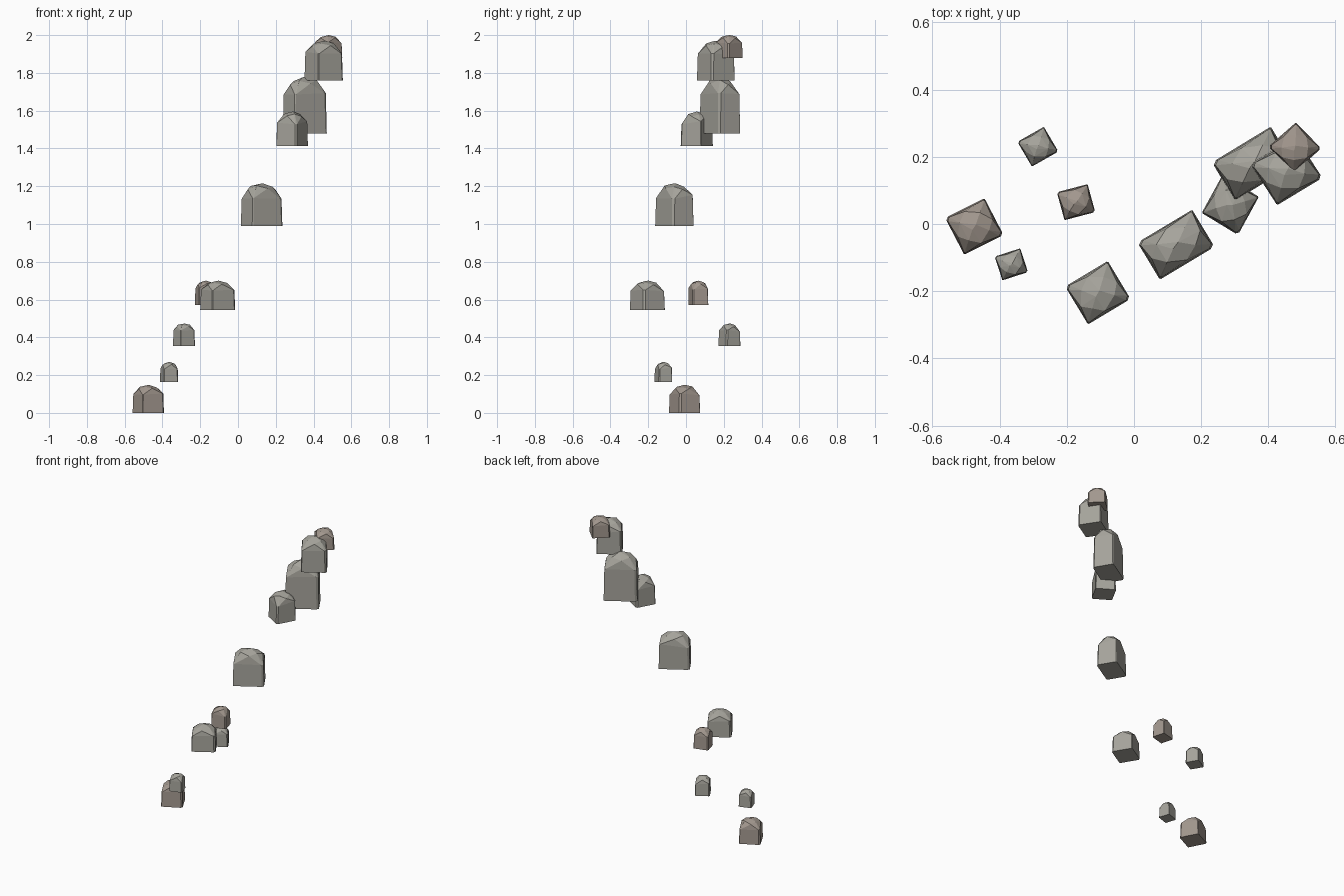
import bpy, bmesh, math, random
from mathutils import Vector, Matrix

if "Cube" in bpy.data.objects:
    bpy.data.objects.remove(bpy.data.objects["Cube"])


def material(name, rgb):
    m = bpy.data.materials.new(name)
    m.diffuse_color = (*rgb, 1)
    m.use_nodes = True
    m.node_tree.nodes["Principled BSDF"].inputs["Base Color"].default_value = m.diffuse_color
    return m


GREY = material("grey_stone", (0.38, 0.37, 0.33))
BROWN = material("brown_stone", (0.36, 0.31, 0.27))


def stone_points(ratio, rng):
    """Boxy boulder: chamfered walls, low corners, raised wall middles, domed top."""
    pts = []
    for sx in (-1, 1):
        for sy in (-1, 1):
            c = 0.05 if sx * sy > 0 else 0.14          # corner chamfer
            h = 0.68 + rng.uniform(-0.05, 0.05)        # eave height
            for dx, dy in ((c, 0), (0, c)):
                pts.append((sx * (1 - dx), sy * (1 - dy), 0))
                pts.append((sx * (0.96 - dx), sy * (0.95 - dy), h))
            pts.append((sx * 0.52, sy * 0.48, 0.93 + rng.uniform(-0.02, 0.02)))
    for s in (-1, 1):
        k = rng.uniform(-0.15, 0.15)
        pts.append((s * 0.88, k, 0.86))
        pts.append((k, s * 0.86, 0.88))
    pts.append((0.1, 0.05, 1.0))
    pts.append((-0.15, -0.1, 0.99))
    return [Vector((x * ratio, y, z)) for x, y, z in pts]


def stone(name, xr, yr, zr, angle, ratio, mat, seed):
    """Turn the boulder, then fit it to its world extents."""
    rot = Matrix.Rotation(math.radians(angle), 3, 'Z')
    pts = [rot @ p for p in stone_points(ratio, random.Random(seed))]
    lo = [min(p[i] for p in pts) for i in range(3)]
    hi = [max(p[i] for p in pts) for i in range(3)]
    bm = bmesh.new()
    for p in pts:
        bm.verts.new([r[0] + (p[i] - lo[i]) / (hi[i] - lo[i]) * (r[1] - r[0])
                      for i, r in enumerate((xr, yr, zr))])
    res = bmesh.ops.convex_hull(bm, input=bm.verts)
    bmesh.ops.delete(bm, geom=[g for g in res["geom_interior"]
                               if isinstance(g, bmesh.types.BMVert)], context='VERTS')
    bmesh.ops.dissolve_limit(bm, angle_limit=math.radians(4),
                             verts=bm.verts, edges=bm.edges)
    bmesh.ops.recalc_face_normals(bm, faces=bm.faces)
    me = bpy.data.meshes.new(name)
    bm.to_mesh(me)
    bm.free()
    me.materials.append(mat)
    bpy.context.collection.objects.link(bpy.data.objects.new(name, me))


# Rising trail of floating stones, lowest to highest
STONES = [
    ((-.558, -.392), (-.09, .075), (0, .148), 27, 1.05, BROWN),
    ((-.413, -.317), (-.167, -.073), (.163, .27), 18, 1.07, GREY),
    ((-.344, -.228), (.172, .288), (.355, .473), 30, 1.05, GREY),
    ((-.228, -.117), (.012, .118), (.572, .70), 15, 1.08, BROWN),
    ((-.20, -.015), (-.297, -.112), (.545, .70), 31, 1.12, GREY),
    ((.015, .235), (-.163, .04), (.99, 1.215), 31, 1.47, GREY),
    ((.203, .37), (-.028, .142), (1.413, 1.595), -30, 1.0, GREY),
    ((.237, .47), (.072, .287), (1.478, 1.78), 31, 1.55, GREY),
    ((.352, .555), (.058, .258), (1.76, 1.97), 32, 1.06, GREY),
    ((.405, .552), (.155, .30), (1.88, 2.0), 43, 1.0, BROWN),
]
for i, s in enumerate(STONES):
    stone(f"floating_stone_{i + 1}", *s, seed=i + 3)
